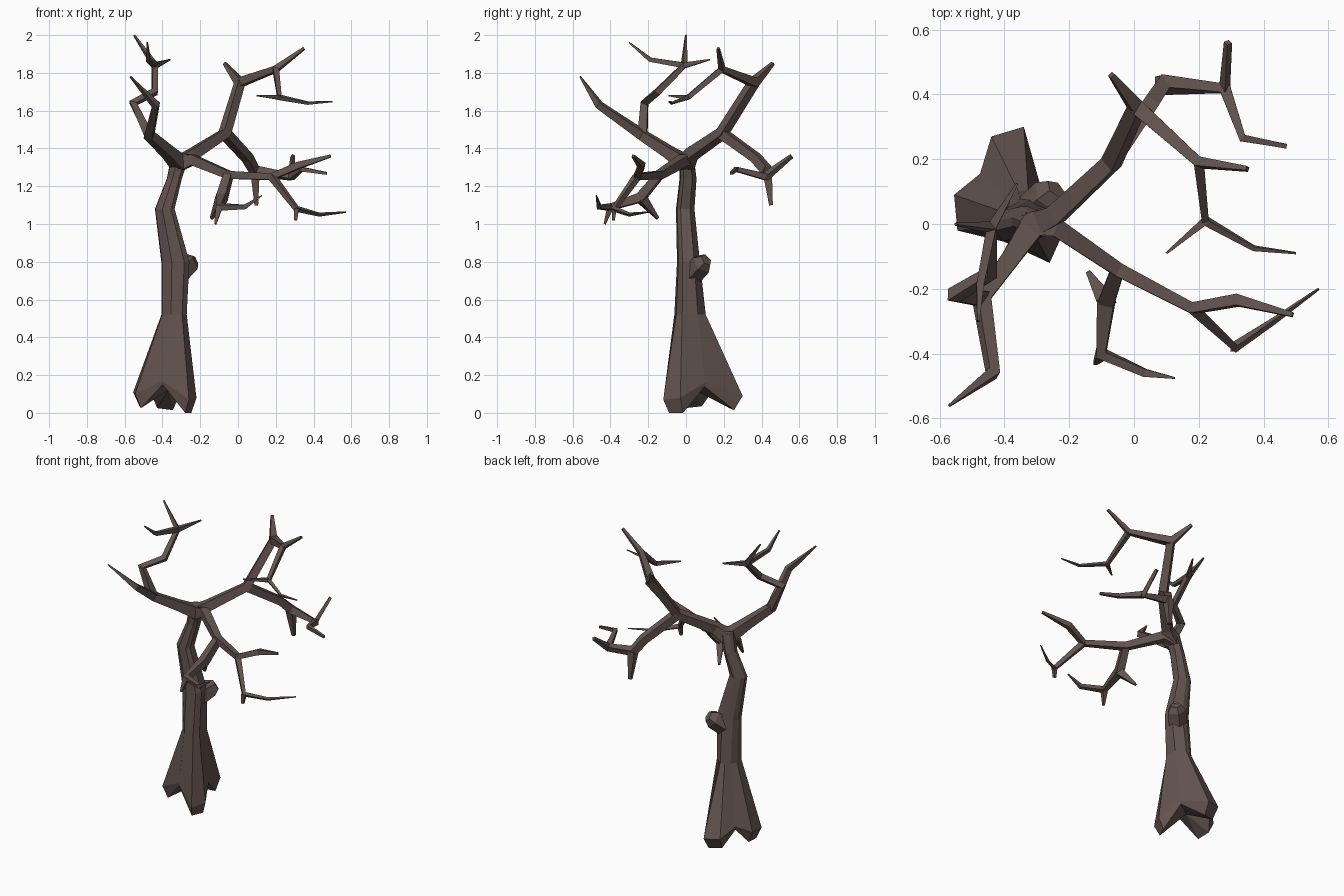
import bpy, bmesh, math
from mathutils import Vector

if "Cube" in bpy.data.objects:
    bpy.data.objects.remove(bpy.data.objects["Cube"])

bark = bpy.data.materials.new("dark_brown_bark")
bark.diffuse_color = (0.125, 0.088, 0.078, 1)
bark.use_nodes = True
bark.node_tree.nodes["Principled BSDF"].inputs["Base Color"].default_value = bark.diffuse_color


def finish(name, bm):
    bmesh.ops.recalc_face_normals(bm, faces=bm.faces)
    me = bpy.data.meshes.new(name)
    bm.to_mesh(me)
    bm.free()
    me.materials.append(bark)
    ob = bpy.data.objects.new(name, me)
    bpy.context.collection.objects.link(ob)
    return ob


def bridge(bm, a, b):
    n = len(a)
    for i in range(n):
        j = (i + 1) % n
        bm.faces.new((a[i], a[j], b[j], b[i]))


def limb(name, pts, sides=4):
    """Tapered, mitred flat-sided tube through (x, y, z, radius) points."""
    bm = bmesh.new()
    P = [Vector(p[:3]) for p in pts]
    prev, side = None, None
    for i, p in enumerate(P):
        d0 = (p - P[i - 1]).normalized() if i else (P[1] - p).normalized()
        d1 = (P[i + 1] - p).normalized() if i < len(P) - 1 else d0
        t = (d0 + d1).normalized()
        if side is None:
            ref = Vector((0, 0, 1)) if abs(t.z) < 0.9 else Vector((1, 0, 0))
            side = t.cross(ref)
        side = (side - t * side.dot(t)).normalized()
        up = t.cross(side)
        ring = []
        for k in range(sides):
            a = math.tau * (k + 0.5) / sides
            ring.append(bm.verts.new(p + pts[i][3] * (side * math.cos(a) + up * math.sin(a))))
        if prev:
            bridge(bm, prev, ring)
        else:
            bm.faces.new(ring)
        prev = ring
    bm.faces.new(prev)
    return finish(name, bm)


# trunk: three root lobes with raised notches between them, then oval rings
roots = [(-.44, .27, .10), (-.34, .30, .09), (-.285, .10, .16),
         (-.22, -.03, .08), (-.26, -.12, .07), (-.40, -.055, .17),
         (-.545, -.02, .10), (-.555, .09, .11), (-.475, .155, .15)]
rings = [(-.335, .02, .52, .072, .085), (-.328, .012, .80, .08, .062),
         (-.385, -.005, 1.08, .056, .05), (-.335, .01, 1.24, .043, .046),
         (-.30, .0, 1.37, .052, .04)]
bm = bmesh.new()
C = Vector((-.37, .05, 0))
angles = [math.atan2(y - C.y, x - C.x) for x, y, z in roots]
foot = []
for i, (x, y, z) in enumerate(roots):
    s = 0.97 if i % 3 == 2 else 0.82
    foot.append(bm.verts.new((C.x + (x - C.x) * s, C.y + (y - C.y) * s,
                              z - (.02 if s > .9 else .075))))
foot[4].co.z = foot[3].co.z = 0.0
prev = [bm.verts.new(r) for r in roots]
bridge(bm, foot, prev)
for cx, cy, cz, rx, ry in rings:
    ring = [bm.verts.new((cx + rx * math.cos(a), cy + ry * math.sin(a), cz)) for a in angles]
    bridge(bm, prev, ring)
    prev = ring
bm.faces.new(prev)
under = bm.verts.new((C.x, C.y, .12))
for i in range(9):
    bm.faces.new((foot[i], foot[(i + 1) % 9], under))
finish("trunk", bm)

# broken knot on the trunk
limb("trunk_knot", [(-.31, .04, .74, .06), (-.262, .085, .79, .06), (-.24, .108, .81, .035)], 5)

# branch nodes shared by several limbs
hub = (-.31, .0, 1.32, .055)
left = (-.47, -.23, 1.47, .034)
crown = (-.44, -.01, 1.84, .021)
back = (-.07, .19, 1.48, .036)
high = (.01, .36, 1.75, .033)
high_r = (.20, .19, 1.82, .022)
droop = (.22, .01, 1.67, .017)
low = (.09, .43, 1.28, .035)
low_r = (.28, .42, 1.25, .025)
front = (-.05, -.14, 1.26, .03)
front_r = (.18, -.26, 1.25, .024)
hang = (-.085, -.24, 1.14, .036)
hang_end = (-.10, -.40, 1.09, .024)
elbow = (.31, -.38, 1.08, .018)

limbs = {
    "left_branch": [hub, (-.37, -.09, 1.38, .042), left, (-.435, -.46, 1.63, .025), (-.57, -.56, 1.78, .005)],
    "left_upper_branch": [left, (-.555, -.22, 1.64, .028), (-.44, -.15, 1.70, .024), crown, (-.55, .0, 2.0, .006)],
    "crown_twig_front": [crown, (-.475, -.19, 1.87, .016), (-.48, -.30, 1.96, .005)],
    "crown_twig_back": [crown, (-.36, .125, 1.87, .005)],
    "back_branch": [hub, (-.24, .03, 1.37, .042), back, high, (-.07, .46, 1.85, .012)],
    "high_branch": [high, high_r, (.35, .17, 1.93, .01)],
    "high_drooping_twig": [high_r, droop, (.37, -.075, 1.64, .01), (.50, -.09, 1.648, .004)],
    "high_side_twig": [droop, (.10, -.09, 1.68, .005)],
    "low_back_branch": [back, (.05, .37, 1.35, .034), low, low_r, (.29, .56, 1.36, .013)],
    "low_back_stub": [low, (.097, .45, 1.10, .014)],
    "low_back_twig": [low_r, (.335, .265, 1.29, .017), (.47, .24, 1.268, .01)],
    "front_branch": [hub, (-.24, -.01, 1.34, .04), front, front_r, (.32, -.235, 1.31, .025), (.49, -.28, 1.36, .01)],
    "front_lower_twig": [front_r, elbow, (.43, -.30, 1.05, .011), (.57, -.20, 1.063, .004)],
    "front_lower_stub": [elbow, (.305, -.385, 1.02, .011)],
    "hanging_branch": [front, hang, hang_end, (.035, -.46, 1.09, .017), (.125, -.475, 1.15, .004)],
    "hanging_stub": [hang, (-.14, -.15, 1.03, .01)],
    "hanging_tip": [hang_end, (-.12, -.43, 1.0, .008)],
}
for name, pts in limbs.items():
    limb(name, pts)
